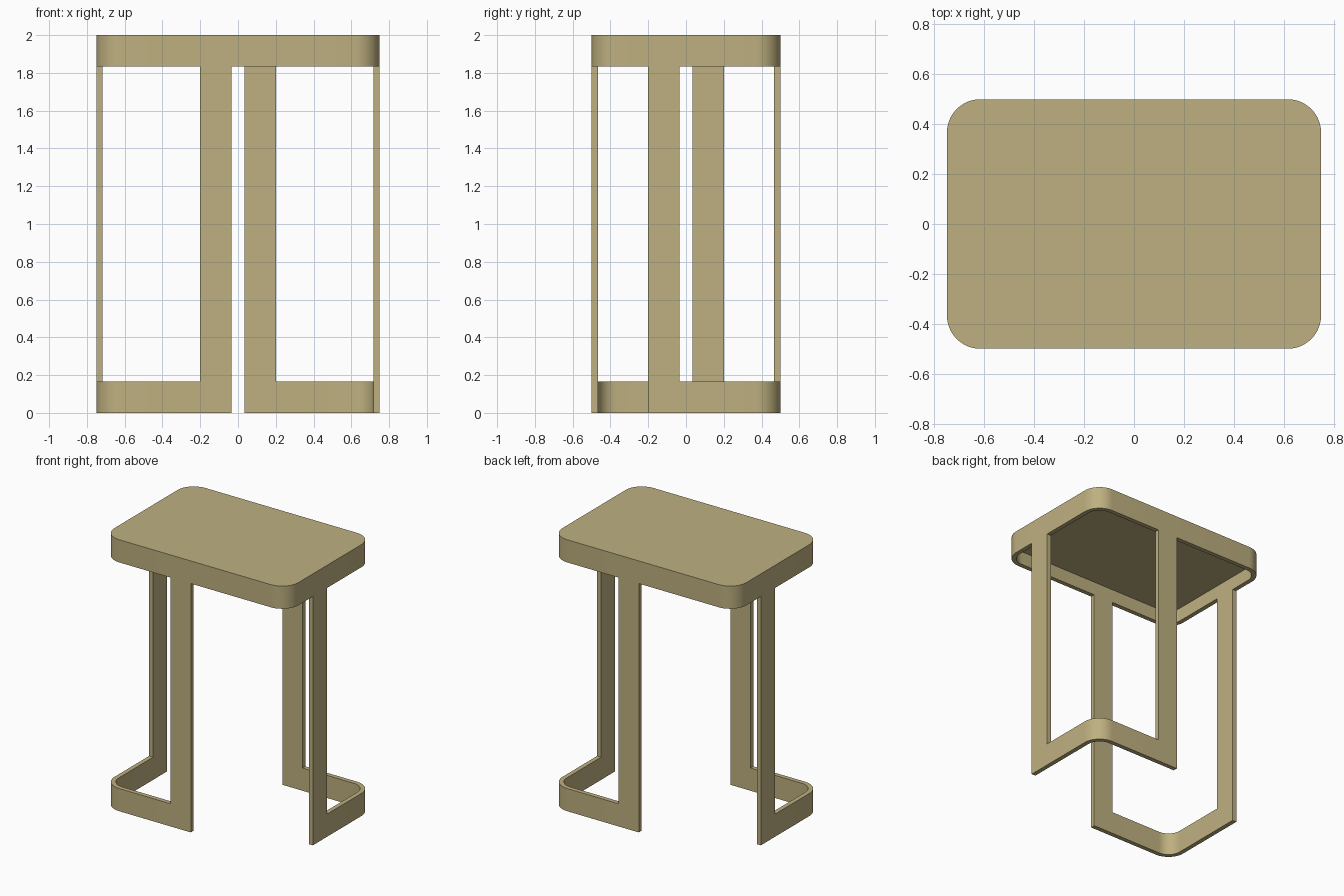
import bpy, bmesh, math

if "Cube" in bpy.data.objects:
    bpy.data.objects.remove(bpy.data.objects["Cube"])

# Overall sizes
HX, HY = 0.75, 0.5          # half length and half depth
R, N = 0.133, 12            # corner radius and segments
T = 0.033                   # sheet thickness
TOP_T = 0.067               # table top thickness
LEVELS = (0.0, 0.167, 1.833, 2.0)   # floor, foot top, rim bottom, table top
LEG_IN, LEG_OUT = 0.035, 0.2        # leg edges measured from the centre lines


def corner(cx, cy, start):
    """Rounded corner points, counter-clockwise."""
    return [(cx + R * math.cos(start + math.pi / 2 * i / N),
             cy + R * math.sin(start + math.pi / 2 * i / N)) for i in range(N + 1)]


# Half of the outline: right leg, corner, back leg, corner; then turned 180 degrees
half = [(HX, -LEG_OUT), (HX, -LEG_IN)]
half += corner(HX - R, HY - R, 0)
half += [(LEG_OUT, HY), (LEG_IN, HY)]
half += corner(-HX + R, HY - R, math.pi / 2)
outline = half + [(-x, -y) for x, y in half]
H, COUNT = len(half), len(outline)
leg_columns = (0, N + 3)
foot_columns = range(0, N + 4)

# Outer skin: rim all round, two upright legs and one bent foot on each half
bm = bmesh.new()
grid = [[bm.verts.new((x, y, z)) for x, y in outline] for z in LEVELS]
for i in range(COUNT):
    j, col = (i + 1) % COUNT, i % H
    keep = (col in foot_columns, col in leg_columns, True)
    for row in range(3):
        if keep[row]:
            lo, hi = grid[row], grid[row + 1]
            bm.faces.new((lo[i], lo[j], hi[j], hi[i]))
bm.faces.new(grid[3])       # table top
bmesh.ops.delete(bm, geom=[v for v in bm.verts if not v.link_faces], context='VERTS')

mesh = bpy.data.meshes.new("side_table")
bm.to_mesh(mesh)
bm.free()
table = bpy.data.objects.new("side_table", mesh)
bpy.context.collection.objects.link(table)

# Single flat colour
paint = bpy.data.materials.new("khaki_paint")
paint.diffuse_color = (0.515, 0.434, 0.216, 1.0)
paint.use_nodes = True
paint.node_tree.nodes["Principled BSDF"].inputs["Base Color"].default_value = paint.diffuse_color
mesh.materials.append(paint)

# Give the sheet its thickness inwards
bpy.context.view_layer.objects.active = table
table.select_set(True)
sheet = table.modifiers.new("sheet_thickness", 'SOLIDIFY')
sheet.thickness = T
sheet.offset = -1
sheet.use_even_offset = True
sheet.use_quality_normals = True
bpy.ops.object.modifier_apply(modifier=sheet.name)

# Lower the underside of the table top, which is thicker than the rim
for v in table.data.vertices:
    if 1.9 < v.co.z < 1.99:
        v.co.z = LEVELS[3] - TOP_T

# Smooth only the rounded corners
bpy.ops.object.shade_smooth_by_angle(angle=math.radians(30))
